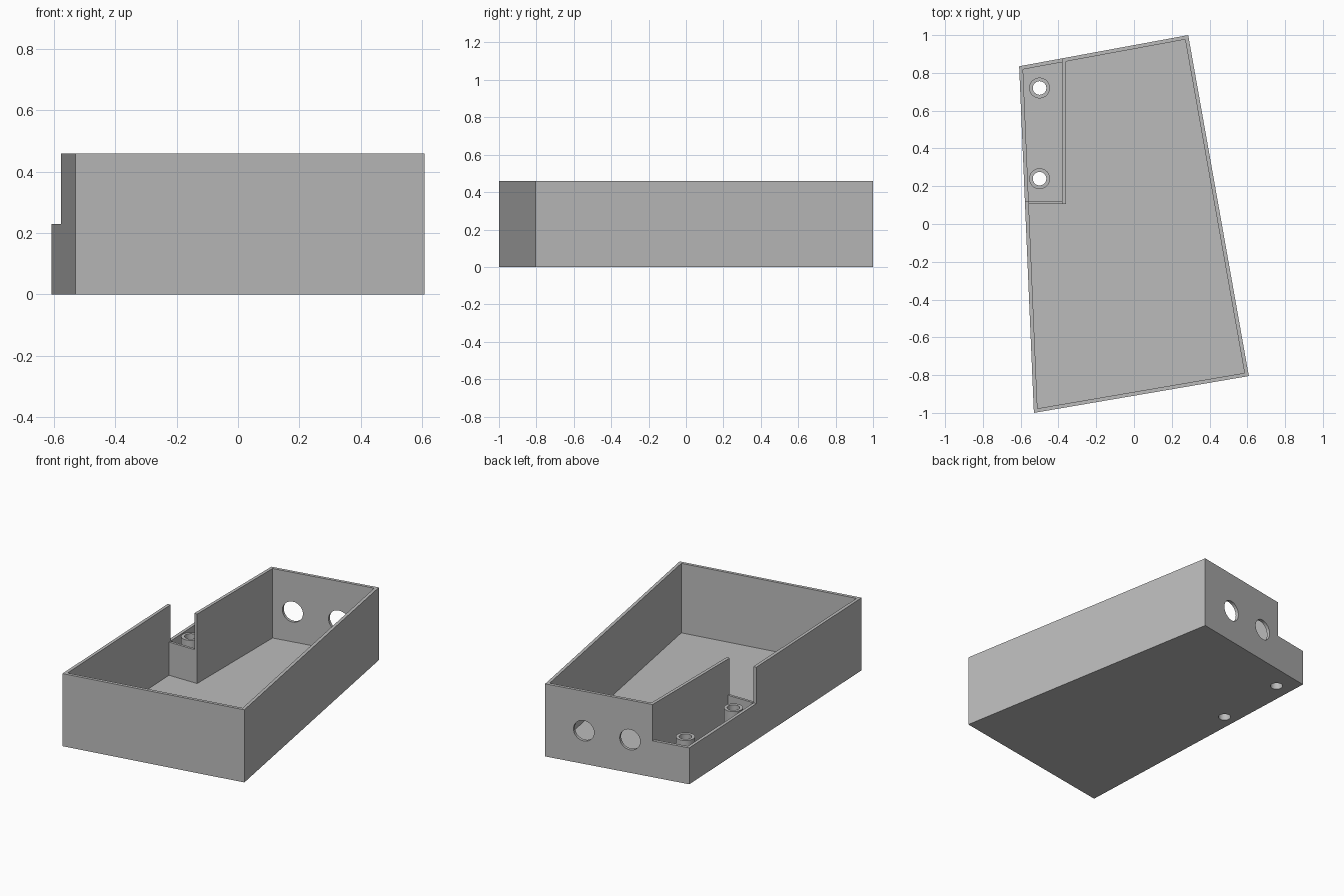
import bpy
import bmesh
from math import atan2
from mathutils import Matrix, Vector

cube = bpy.data.objects.get("Cube")
if cube:
    bpy.data.objects.remove(cube, do_unlink=True)

HEIGHT, STEP, WALL = 0.46, 0.23, 0.02
BACK_RIGHT, BACK_LEFT = Vector((-0.608, 0.835)), Vector((0.287, 1.0))
FRONT_LEFT, FRONT_RIGHT = Vector((0.608, -0.805)), Vector((-0.53, -1.0))
POCKET_X, POCKET_Y = -0.38, 0.105

grey = bpy.data.materials.new("plain grey")
grey.use_nodes = True
colour = (0.5, 0.5, 0.5, 1)
grey.diffuse_color = colour
grey.node_tree.nodes["Principled BSDF"].inputs["Base Color"].default_value = colour


def add_object(name, bm):
    bmesh.ops.recalc_face_normals(bm, faces=bm.faces[:])
    mesh = bpy.data.meshes.new(name)
    bm.to_mesh(mesh)
    bm.free()
    mesh.materials.append(grey)
    obj = bpy.data.objects.new(name, mesh)
    bpy.context.collection.objects.link(obj)
    return obj


def prism(outline, bottom, top):
    """Extrude a plan outline; return the bmesh and its top face."""
    bm = bmesh.new()
    low = [bm.verts.new((x, y, bottom)) for x, y in outline]
    high = [bm.verts.new((x, y, top)) for x, y in outline]
    bm.faces.new(low[::-1])
    lid = bm.faces.new(high)
    for i in range(len(low)):
        j = (i + 1) % len(low)
        bm.faces.new((low[i], low[j], high[j], high[i]))
    bm.normal_update()
    return bm, lid


def cylinder(radius, depth, matrix):
    bm = bmesh.new()
    bmesh.ops.create_cone(bm, cap_ends=True, segments=32, radius1=radius,
                          radius2=radius, depth=depth, matrix=matrix)
    return bm


def cut(target, name, bm):
    cutter = add_object(name, bm)
    cutter.hide_render = True
    mod = target.modifiers.new(name, "BOOLEAN")
    mod.operation, mod.solver, mod.object = "DIFFERENCE", "EXACT", cutter
    bpy.context.view_layer.objects.active = target
    bpy.ops.object.modifier_apply(modifier=mod.name)
    bpy.data.objects.remove(cutter, do_unlink=True)


def smooth(obj):
    bpy.ops.object.select_all(action="DESELECT")
    obj.select_set(True)
    bpy.context.view_layer.objects.active = obj
    bpy.ops.object.shade_smooth_by_angle()


# Open tray: prism with an inset, sunken top
bm, lid = prism([FRONT_RIGHT, FRONT_LEFT, BACK_LEFT, BACK_RIGHT], 0, HEIGHT)
bmesh.ops.inset_region(bm, faces=[lid], thickness=WALL, use_even_offset=True)
sunk = bmesh.ops.extrude_discrete_faces(bm, faces=[lid])["faces"][0]
bmesh.ops.translate(bm, verts=sunk.verts[:], vec=(0, 0, WALL - HEIGHT))
tray = add_object("tray", bm)

# Lowered rear right corner
y0, y1 = POCKET_Y + WALL * 0.8, 1.1
notch, _ = prism([(-0.8, y0), (POCKET_X, y0), (POCKET_X, y1), (-0.8, y1)], STEP, 0.6)
cut(tray, "corner_notch", notch)

# Two round holes through the back wall
along = BACK_RIGHT - BACK_LEFT
turn = Matrix.Rotation(atan2(along.y, along.x), 4, "Z") @ Matrix.Rotation(1.5707963, 4, "X")
for t in (0.268, 0.588):
    spot = BACK_LEFT + along * t
    cut(tray, "back_hole", cylinder(0.065, 0.2, Matrix.Translation((*spot, 0.21)) @ turn))

# Hollow screw posts with holes through the floor
for label, y in (("front", 0.24), ("back", 0.72)):
    at = Matrix.Translation((-0.5, y, (WALL + STEP) / 2))
    post = add_object(label + "_screw_post", cylinder(0.055, STEP - WALL, at))
    for target in (tray, post):
        cut(target, "screw_hole", cylinder(0.036, 0.6, at))
    smooth(post)
smooth(tray)

# Walls dividing the pocket from the tray
slope = along.y / along.x


def back_face(x):
    return BACK_RIGHT.y + slope * (x - BACK_RIGHT.x) - WALL * (1 + slope ** 2) ** 0.5


def right_face(y):
    f = (BACK_RIGHT.y - y) / (BACK_RIGHT.y - FRONT_RIGHT.y)
    return BACK_RIGHT.x + f * (FRONT_RIGHT.x - BACK_RIGHT.x) + WALL


x2 = POCKET_X + WALL
add_object("pocket_side_wall", prism(
    [(POCKET_X, POCKET_Y), (x2, POCKET_Y), (x2, back_face(x2)),
     (POCKET_X, back_face(POCKET_X))], WALL, HEIGHT)[0])
add_object("pocket_front_wall", prism(
    [(right_face(POCKET_Y), POCKET_Y), (POCKET_X, POCKET_Y), (POCKET_X, y0),
     (right_face(y0), y0)], WALL, STEP)[0])
